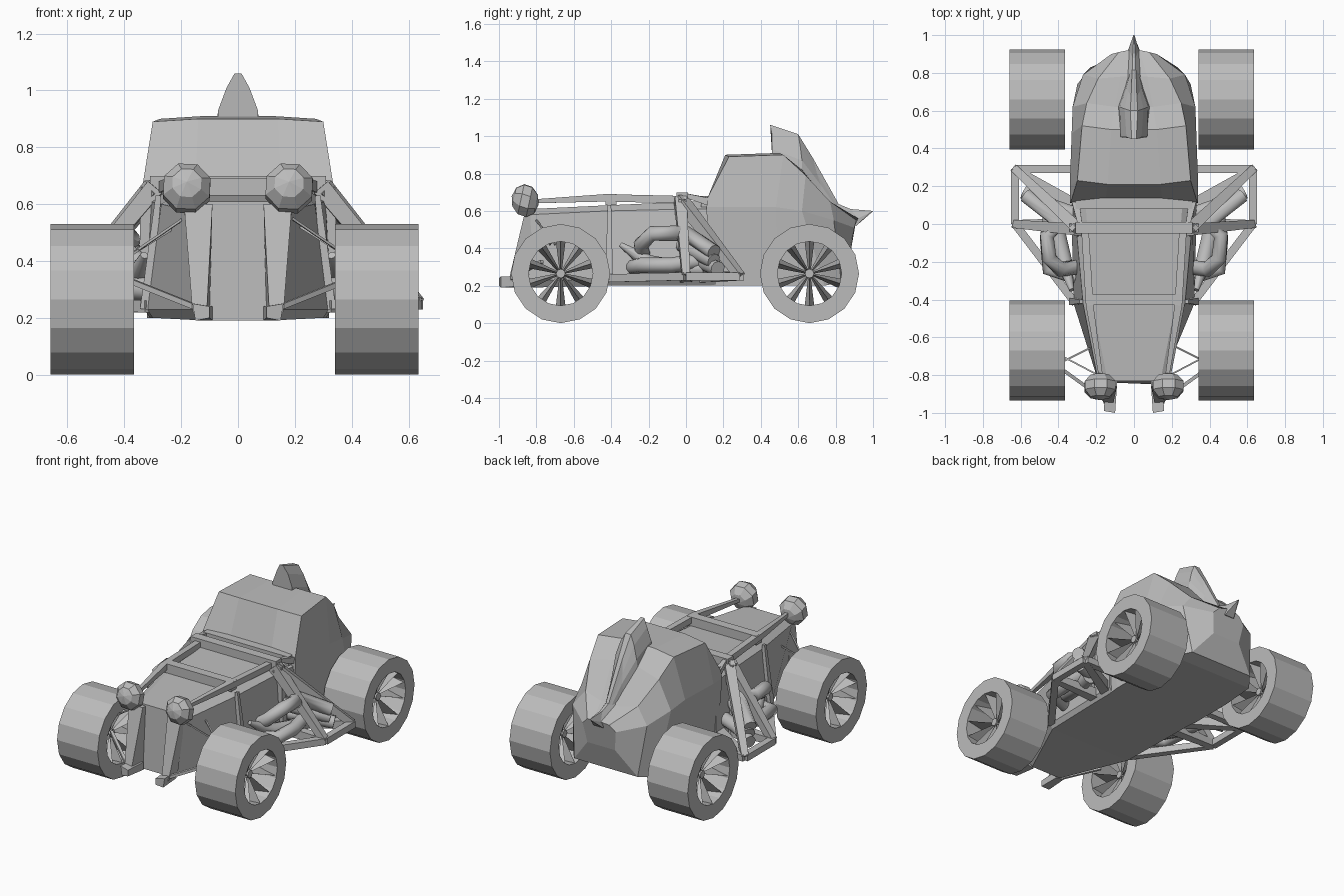
import bpy, bmesh, math
from mathutils import Matrix, Vector

if "Cube" in bpy.data.objects:
    bpy.data.objects.remove(bpy.data.objects["Cube"], do_unlink=True)

grey = bpy.data.materials.new("plain grey")
grey.use_nodes = True
grey.diffuse_color = (0.5, 0.5, 0.5, 1)
grey.node_tree.nodes["Principled BSDF"].inputs["Base Color"].default_value = (0.5, 0.5, 0.5, 1)


def finish(name, bm):
    bmesh.ops.recalc_face_normals(bm, faces=bm.faces)
    me = bpy.data.meshes.new(name)
    bm.to_mesh(me)
    bm.free()
    me.materials.append(grey)
    ob = bpy.data.objects.new(name, me)
    bpy.context.collection.objects.link(ob)
    return ob


def skin(bm, rings, closed=False):
    """Bridge rings of points; close the ends with caps or join them up."""
    loops = [[bm.verts.new(p) for p in r] for r in rings]
    n = len(loops[0])
    pairs = list(zip(loops, loops[1:] + loops[:1])) if closed else list(zip(loops, loops[1:]))
    for a, b in pairs:
        for i in range(n):
            j = (i + 1) % n
            bm.faces.new((a[i], a[j], b[j], b[i]))
    if not closed:
        bm.faces.new(loops[0])
        bm.faces.new(loops[-1])


def symmetric(half):
    """Full ring from the +x half of a section."""
    return half + [(-x, y, z) for x, y, z in reversed(half)]


def loft(name, halves):
    bm = bmesh.new()
    skin(bm, [symmetric(h) for h in halves])
    return finish(name, bm)


def bars(name, paths, radius, sides=4, smooth=False, start=1):
    """Round or square bars along each path; start scales the first end."""
    bm = bmesh.new()
    for path in paths:
        pts = [Vector(p) for p in path]
        rings = []
        for i, p in enumerate(pts):
            d = (pts[min(i + 1, len(pts) - 1)] - pts[max(i - 1, 0)]).normalized()
            ref = Vector((0, 0, 1)) if abs(d.z) < 0.9 else Vector((0, 1, 0))
            u = d.cross(ref).normalized()
            v = u.cross(d)
            r = radius * (start if i == 0 else 1)
            angles = [math.tau * (k + 0.5) / sides for k in range(sides)]
            rings.append([p + r * (u * math.cos(a) + v * math.sin(a)) for a in angles])
        skin(bm, rings)
    ob = finish(name, bm)
    if smooth:
        for f in ob.data.polygons:
            f.use_smooth = len(f.vertices) == 4
    return ob


def flip(paths, s):
    return [[(s * x, y, z) for x, y, z in p] for p in paths]


# Front hull with hood
loft("hull", [
    [(.11, -.84, .19), (.14, -.85, .23), (.19, -.83, .58), (.14, -.83, .61)],
    [(.30, -.42, .20), (.32, -.42, .23), (.27, -.42, .60), (.22, -.42, .63)],
    [(.31, .02, .20), (.33, .02, .23), (.31, .02, .61), (.25, .02, .65)],
    [(.31, .16, .20), (.33, .16, .23), (.33, .16, .61), (.26, .16, .65)],
])

# Faceted cabin and tail
loft("cabin", [
    [(.31, .12, .20), (.34, .11, .62), (.335, .115, .67), (.15, .13, .66)],
    [(.32, .22, .20), (.34, .20, .62), (.30, .23, .89), (.14, .21, .90)],
    [(.32, .50, .20), (.33, .48, .62), (.275, .52, .90), (.12, .50, .91)],
    [(.30, .74, .20), (.325, .62, .60), (.25, .64, .79), (.10, .62, .82)],
    [(.23, .83, .22), (.27, .79, .55), (.19, .77, .65), (.07, .78, .62)],
    [(.10, .88, .38), (.12, .90, .51), (.08, .91, .55), (.03, .92, .56)],
])

# Roof scoop running down the back, and tail spike
loft("roof_scoop", [
    [(.07, .46, .90), (.07, .46, .93), (.04, .46, 1.01), (.012, .45, 1.06)],
    [(.085, .62, .80), (.075, .62, .87), (.05, .61, .95), (.02, .60, 1.01)],
    [(.05, .72, .68), (.04, .72, .74), (.03, .70, .80), (.015, .68, .88)],
    [(.02, .81, .60), (.02, .81, .61), (.015, .815, .62), (.01, .82, .63)],
])
loft("tail_spike", [
    [(.04, .76, .55), (.04, .76, .62), (.01, .76, .66)],
    [(.035, .91, .52), (.025, .92, .56), (.008, .88, .61)],
    [(.002, .99, .595), (.003, 1.0, .598), (.001, 1.0, .60)],
])

# Cross bars over the hood and in front of the windshield
bars("hood_cross_bars", [
    [(-.25, -.40, .66), (.25, -.40, .66)],
    [(-.31, -.02, .67), (.31, -.02, .67)],
    [(-.31, .11, .65), (.31, .11, .65)],
], .042)


def wheel(name, cx, cy):
    bm = bmesh.new()
    w, steps, spokes = .147, 16, 10
    rings = []
    for k in range(steps):
        a = math.tau * k / steps
        rings.append([(cx + x, cy + r * math.cos(a), .265 + r * math.sin(a))
                      for r, x in ((.172, -w), (.265, -w), (.265, w), (.172, w))])
    skin(bm, rings, closed=True)
    # Wedge spokes, as deep as the rim and narrow at the hub
    for k in range(spokes):
        a = math.tau * (k + 0.5) / spokes
        ends = []
        for r, half, depth in ((.02, .007, .06), (.175, .026, .144)):
            ends.append([(cx + x, cy + r * math.cos(a) - t * math.sin(a),
                          .265 + r * math.sin(a) + t * math.cos(a))
                         for t, x in ((-half, 0), (0, -depth), (half, 0), (0, depth))])
        skin(bm, ends)
    # Hub
    skin(bm, [[(cx + x, cy + .025 * math.cos(math.tau * k / 8),
                .265 + .025 * math.sin(math.tau * k / 8)) for k in range(8)]
              for x in (-.07, .07)])
    finish(name, bm)


for side, s in (("left", 1), ("right", -1)):
    for end, y in (("front", -.67), ("rear", .66)):
        wheel(f"{end}_{side}_wheel", s * .5 - .0125, y)

    # Headlight
    bm = bmesh.new()
    bmesh.ops.create_uvsphere(bm, u_segments=8, v_segments=5, radius=.093)
    bm.transform(Matrix.Translation((s * .18, -.86, .655))
                 @ Matrix.Diagonal((1, .8, 1, 1))
                 @ Matrix.Rotation(math.radians(75), 4, 'X')
                 @ Matrix.Rotation(math.radians(20), 4, 'Z'))
    finish(f"{side}_headlight", bm)

    # Flat strip down the nose, ending in a bumper block
    bm = bmesh.new()
    for rings in (
        [[(.09, -.82, .60), (.19, -.82, .60), (.19, -.86, .60), (.09, -.86, .60)],
         [(.10, -.84, .22), (.15, -.84, .22), (.16, -.95, .22), (.11, -.95, .22)]],
        [[(.09, -.85, .19), (.15, -.85, .20), (.15, -.85, .25), (.09, -.85, .24)],
         [(.10, -1.0, .20), (.15, -.99, .19), (.16, -.99, .25), (.10, -1.0, .24)]],
    ):
        skin(bm, flip(rings, s))
    finish(f"{side}_nose_strip", bm)

    # Tapered hood rail, cowl corner and body pillar
    bars(f"{side}_hood_rail", flip([
        [(.17, -.84, .65), (.235, -.43, .67), (.26, -.02, .66)],
        [(.28, -.03, .69), (.31, .12, .65)],
        [(.28, -.41, .63), (.325, -.41, .23)],
    ], s), .028, start=.5)

    # Side truss from the cowl out to a low triangular frame
    top, mid, back = (.29, -.03, .66), (.63, 0, .25), (.63, .29, .25)
    bars(f"{side}_truss_struts", flip([
        [top, mid], [top, back],
        [(.31, 0, .25), mid], [(.31, .10, .25), back],
    ], s), .03, start=1.5)
    bars(f"{side}_truss_frame", flip([
        [mid, back], [mid, (.31, -.42, .24)], [back, (.32, .29, .25)],
        [(.32, -.02, .66), (.33, -.01, .24)],
    ], s), .03)

    # Tapered silencer and exhaust headers
    bars(f"{side}_silencer", flip([
        [(.33, -.35, .42), (.37, -.20, .32), (.41, -.03, .29), (.44, .10, .29)],
    ], s), .045, sides=10, smooth=True, start=.3)
    bars(f"{side}_exhaust", flip([
        [(.31, -.23, .36), (.39, -.24, .42), (.45, -.18, .48),
         (.46, -.06, .48), (.38, .0, .48), (.57, .15, .38)],
        [(.33, -.02, .42), (.56, .15, .33)],
        [(.31, -.28, .30), (.45, -.24, .31), (.46, -.08, .31), (.44, .06, .33)],
        [(.31, .05, .33), (.45, .10, .32), (.58, .17, .29)],
    ], s), .041, sides=10, smooth=True)

    # Front suspension rods and thin links
    bars(f"{side}_suspension", flip([[(.13, -.95, .23), (.38, -.77, .33)]], s), .013)
    bars(f"{side}_steering_links", flip([
        [(.19, -.80, .55), (.38, -.70, .42)],
        [(.22, -.65, .52), (.38, -.73, .42)],
    ], s), .006)
